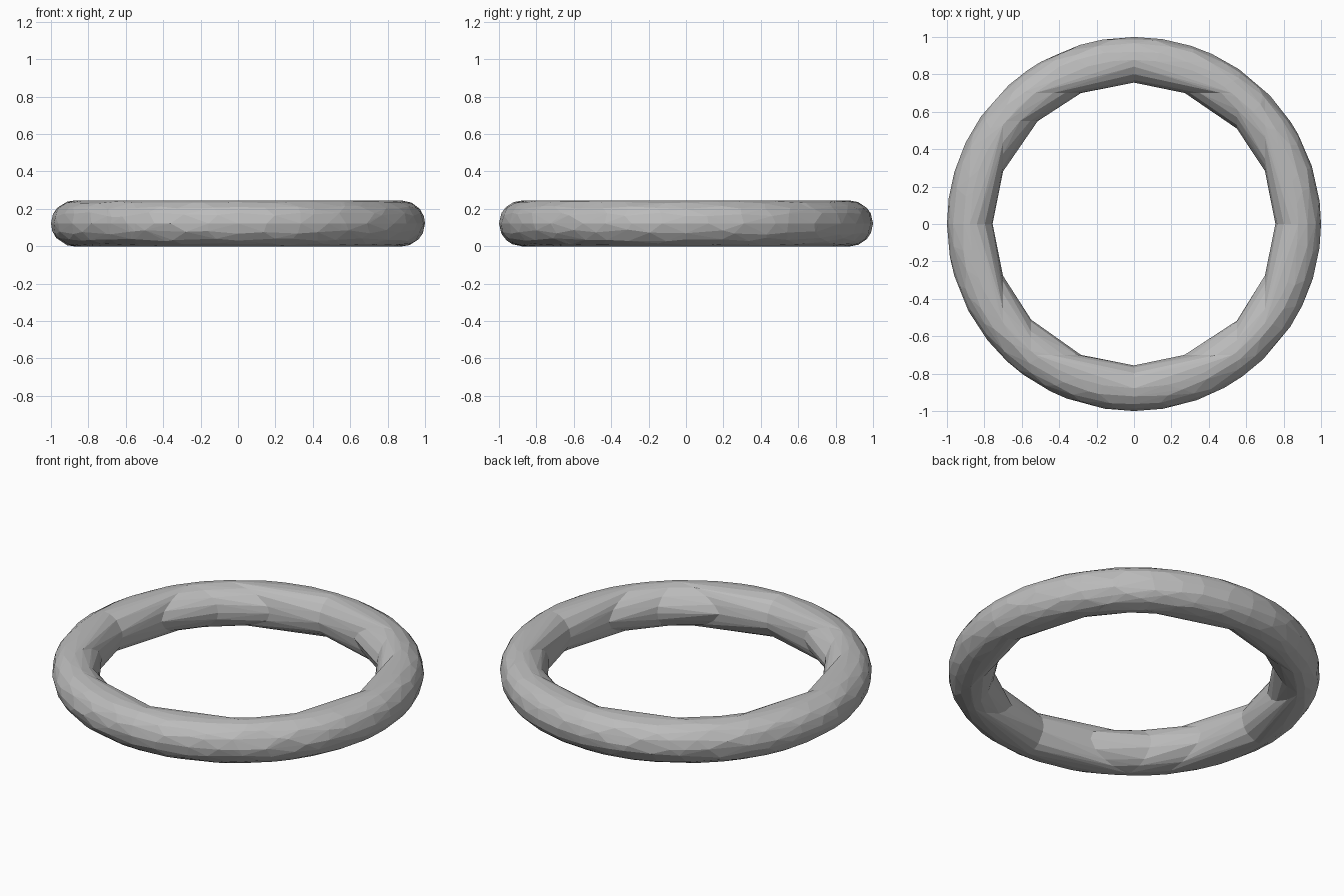
import bpy, bmesh, random
from math import sin, cos, pi
from mathutils import Vector

if "Cube" in bpy.data.objects:
    bpy.data.objects.remove(bpy.data.objects["Cube"], do_unlink=True)

MAJOR, MINOR = 0.878, 0.122
STEPS, SIDES = 40, 16
NEAR, FAR = 0.55, 0.70      # cut positions
random.seed(4)

grey = bpy.data.materials.new("grey")
grey.use_nodes = True
colour = (0.5, 0.5, 0.5, 1)
grey.diffuse_color = colour
grey.node_tree.nodes["Principled BSDF"].inputs["Base Color"].default_value = colour


def faceted_ring():
    """Torus whose points slide along the surface for uneven facets."""
    bm = bmesh.new()
    grid = []
    for i in range(STEPS):
        row = []
        for j in range(SIDES):
            a = i + (random.uniform(-0.35, 0.35) if i % (STEPS // 4) else 0)
            b = j + (random.uniform(-0.3, 0.3) if j % (SIDES // 4) else 0)
            a, b = a * 2 * pi / STEPS, b * 2 * pi / SIDES
            r = MAJOR + MINOR * cos(b)
            row.append(bm.verts.new((r * cos(a), r * sin(a), MINOR + MINOR * sin(b))))
        grid.append(row)
    for i in range(STEPS):
        for j in range(SIDES):
            k, m = (i + 1) % STEPS, (j + 1) % SIDES
            bm.faces.new((grid[i][j], grid[k][j], grid[k][m], grid[i][m]))
    return bm


ring = faceted_ring()


def hull_piece(name, limits):
    """Keep the ring inside the limits (axis, sign, position), then wrap it."""
    bm = ring.copy()
    for axis, sign, position in limits:
        normal, point = Vector((0, 0, 0)), Vector((0, 0, 0))
        normal[axis] = sign
        point[axis] = position * abs(sign)
        bmesh.ops.bisect_plane(bm, geom=bm.verts[:] + bm.edges[:] + bm.faces[:],
                               plane_co=point, plane_no=normal, clear_outer=True)
    points = [v.co.copy() for v in bm.verts]
    bm.free()
    hull = bmesh.new()
    for p in points:
        hull.verts.new(p)
    bmesh.ops.remove_doubles(hull, verts=hull.verts[:], dist=0.0005)
    bmesh.ops.convex_hull(hull, input=hull.verts[:])
    loose = [v for v in hull.verts if not v.link_faces]
    bmesh.ops.delete(hull, geom=loose, context='VERTS')
    bmesh.ops.recalc_face_normals(hull, faces=hull.faces[:])
    mesh = bpy.data.meshes.new(name)
    hull.to_mesh(mesh)
    hull.free()
    mesh.materials.append(grey)
    bpy.context.collection.objects.link(bpy.data.objects.new(name, mesh))


# Four convex pieces per quarter; u and v are the quarter's two axes
quarters = {
    "back_left": (1, 1, 0),
    "back_right": (-1, 1, 1),
    "front_right": (-1, -1, 0),
    "front_left": (1, -1, 0),
}
for name, (sx, sy, swapped) in quarters.items():
    signs = (sx, sy)
    u, v = (1, 0) if swapped else (0, 1)

    def below(axis, position):
        return (axis, signs[axis], signs[axis] * position)

    def above(axis, position):
        return (axis, -signs[axis], signs[axis] * position)

    quarter = [above(u, 0), above(v, 0)]
    parts = {
        "end_arc": [below(u, NEAR), above(v, FAR)],
        "inner_wedge": [below(u, NEAR), below(v, FAR)],
        "corner_arc": [above(u, NEAR), below(u, FAR)],
        "side_arc": [above(u, FAR)],
    }
    for part, limits in parts.items():
        hull_piece(f"{name}_{part}", quarter + limits)
ring.free()
